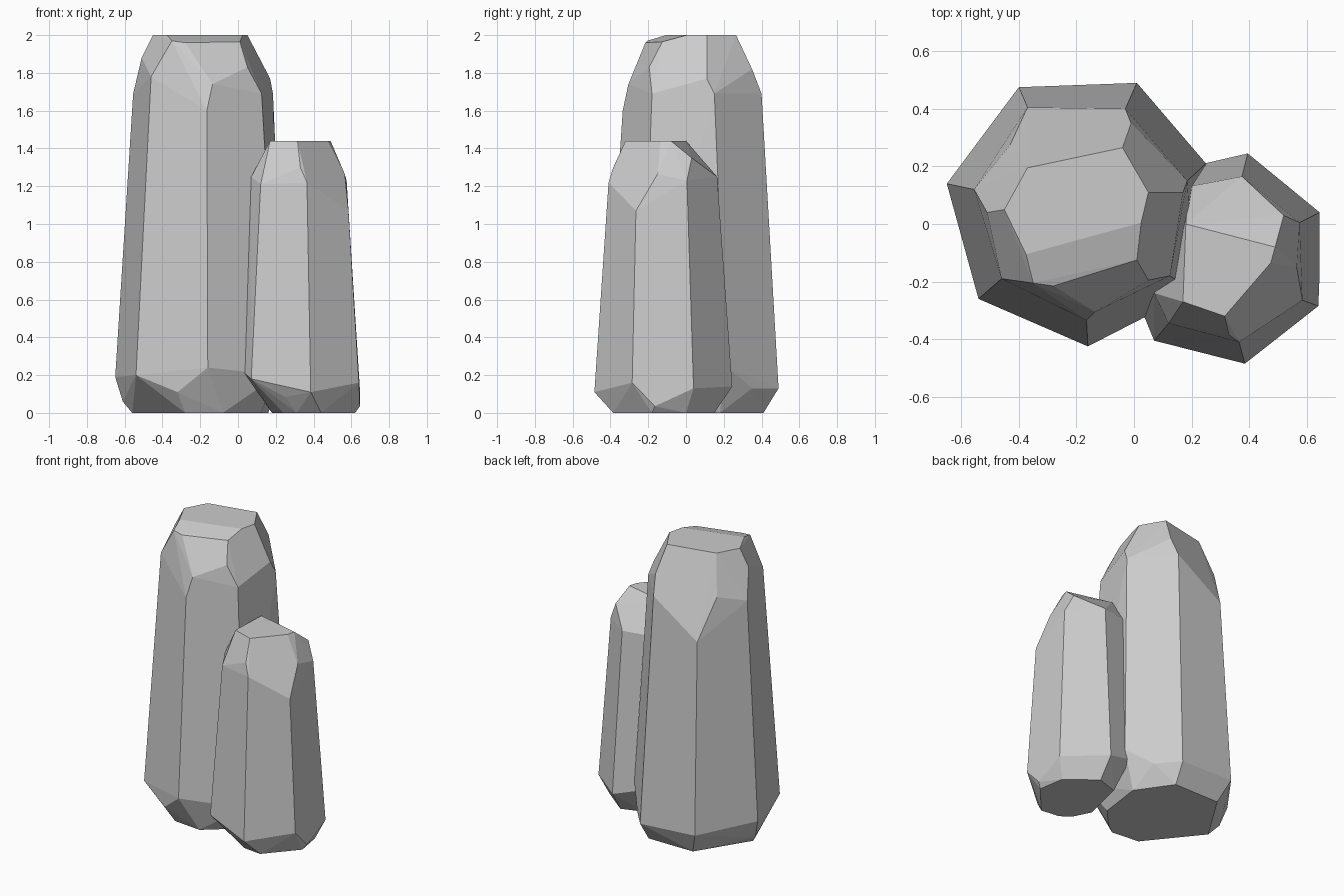
import bpy, bmesh, math


def faceted_stone(name, base, base_bevels, shoulder, crown, cap, height):
    """Convex stone: flat base, widest lower ring, tapering shaft, chipped crown, flat cap."""
    points = [(x, y, 0) for x, y in base] + base_bevels + shoulder + crown
    points += [(x, y, height) for x, y in cap]
    bm = bmesh.new()
    for p in points:
        bm.verts.new(p)
    hull = bmesh.ops.convex_hull(bm, input=bm.verts[:])
    loose = {g for g in hull["geom_interior"] + hull["geom_unused"]
             if isinstance(g, bmesh.types.BMVert)}
    bmesh.ops.delete(bm, geom=list(loose), context='VERTS')
    # merge nearly flat triangles into clean facets
    bmesh.ops.dissolve_limit(bm, angle_limit=math.radians(3),
                             verts=bm.verts[:], edges=bm.edges[:])
    bmesh.ops.recalc_face_normals(bm, faces=bm.faces[:])
    mesh = bpy.data.meshes.new(name)
    bm.to_mesh(mesh)
    bm.free()
    obj = bpy.data.objects.new(name, mesh)
    bpy.context.collection.objects.link(obj)
    return obj


# Tall seven-sided stone
faceted_stone(
    "tall_stone",
    base=[(-0.56, 0.06), (-0.28, -0.29), (-0.08, -0.31), (0.0, -0.25),
          (0.12, -0.12), (0.16, 0.18), (0.0, 0.41), (-0.34, 0.41)],
    base_bevels=[(-0.32, -0.35, 0.11), (-0.61, 0.11, 0.06), (0.13, 0.35, 0.13)],
    shoulder=[(-0.65, 0.14, 0.19), (-0.40, 0.475, 0.15), (0.01, 0.49, 0.13),
              (0.25, 0.21, 0.25), (0.21, -0.235, 0.2), (-0.16, -0.425, 0.24),
              (-0.54, -0.26, 0.2)],
    crown=[(-0.555, 0.12, 1.69), (-0.37, 0.405, 1.46), (-0.03, 0.40, 1.69),
           (0.185, 0.15, 1.69), (0.125, -0.18, 1.69), (-0.165, -0.335, 1.6),
           (-0.46, -0.19, 1.78), (-0.43, 0.275, 1.74), (-0.01, 0.35, 1.82),
           (0.17, 0.11, 1.77), (0.05, -0.195, 1.83), (-0.135, -0.305, 1.74),
           (-0.51, 0.04, 1.88), (-0.35, -0.205, 1.97), (-0.28, -0.215, 1.96),
           (0.01, -0.125, 1.965)],
    cap=[(-0.37, 0.195), (-0.04, 0.265), (0.05, 0.11), (0.025, 0.005),
         (-0.375, -0.105), (-0.45, 0.05)],
    height=2.0)

# Short stone leaning against its front right side
faceted_stone(
    "short_stone",
    base=[(0.24, -0.32), (0.31, -0.37), (0.44, -0.385), (0.62, -0.18),
          (0.59, 0.0), (0.40, 0.15), (0.25, 0.1), (0.18, -0.2)],
    base_bevels=[(0.25, -0.415, 0.085), (0.31, -0.44, 0.09), (0.645, -0.165, 0.035)],
    shoulder=[(0.07, -0.405, 0.18), (0.385, -0.485, 0.11), (0.64, -0.285, 0.16),
              (0.645, 0.04, 0.13), (0.395, 0.245, 0.14), (0.2, 0.2, 0.2),
              (0.035, -0.32, 0.21)],
    crown=[(0.12, -0.345, 1.21), (0.365, -0.41, 1.22), (0.585, -0.265, 1.07),
           (0.575, 0.005, 1.23), (0.375, 0.165, 1.25), (0.19, 0.13, 1.25),
           (0.07, -0.24, 1.25), (0.33, -0.385, 1.3), (0.565, -0.15, 1.265),
           (0.52, 0.03, 1.35)],
    cap=[(0.18, 0.0), (0.27, -0.04), (0.49, -0.08), (0.475, -0.135),
         (0.315, -0.32), (0.17, -0.27)],
    height=1.44)
